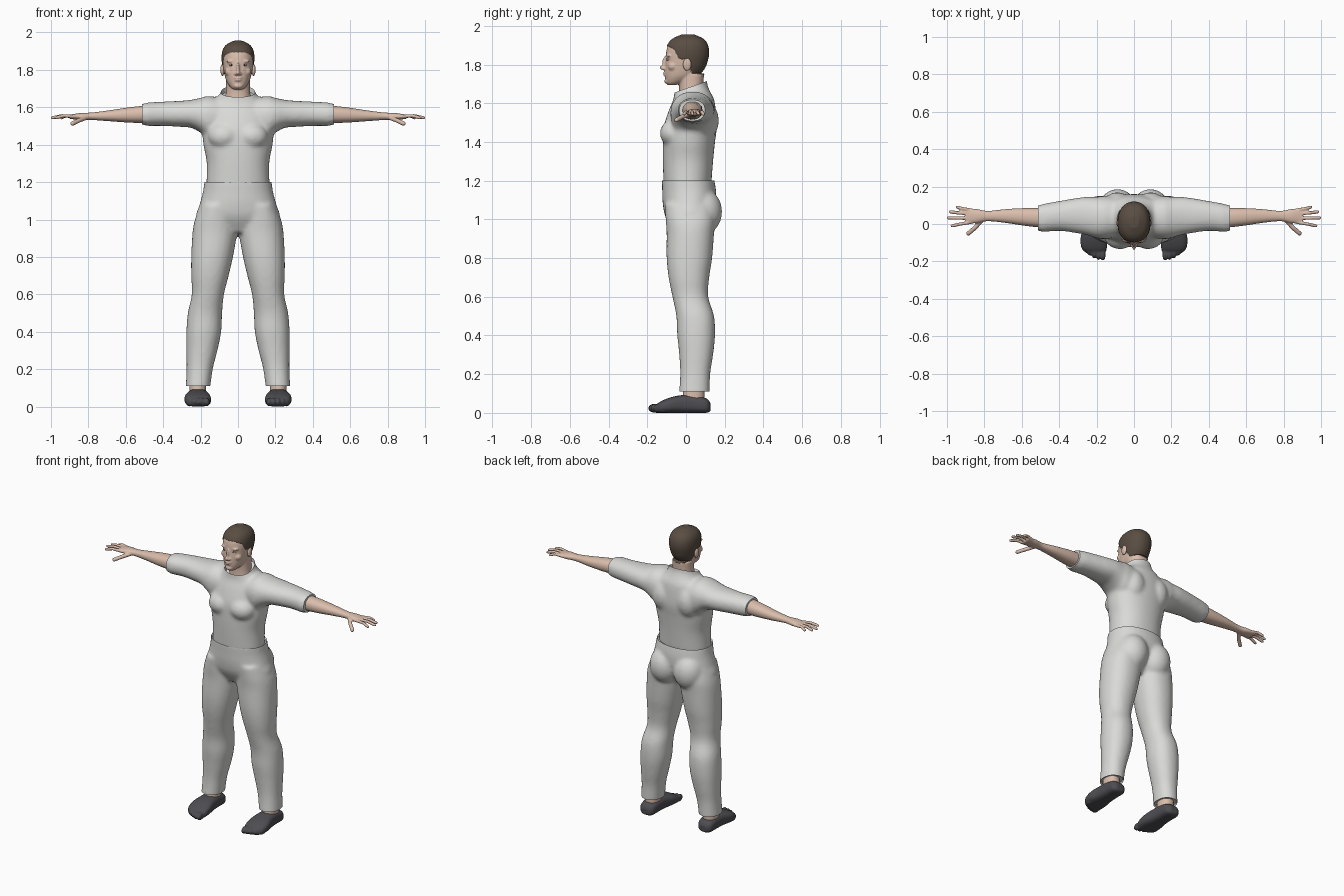
import bpy
import bmesh
import math
from mathutils import Matrix, Vector

default = bpy.data.objects.get("Cube")
if default:
    bpy.data.objects.remove(default, do_unlink=True)


def material(name, colour):
    mat = bpy.data.materials.new(name)
    mat.use_nodes = True
    mat.diffuse_color = (*colour, 1)
    mat.node_tree.nodes["Principled BSDF"].inputs["Base Color"].default_value = (*colour, 1)
    return mat


cloth = material("pale grey cloth", (0.70, 0.70, 0.68))
skin = material("skin", (0.70, 0.51, 0.41))
brown = material("dark brown hair", (0.10, 0.075, 0.055))
charcoal = material("charcoal shoe", (0.075, 0.075, 0.085))
white = material("eye white", (0.72, 0.70, 0.68))


def loft(bm, axis, rings, power=2.2, sides=40, steps=5):
    """Skin rings of (position, low a, high a, low b, high b), given in hundredths."""
    rows = [Vector(r) / 100 for r in rings]
    padded = [rows[0]] + rows + [rows[-1]]
    smooth = []
    for p, q, r, s in zip(padded, padded[1:], padded[2:], padded[3:]):
        for i in range(steps):
            t = i / steps
            smooth.append(q + (r - p) * t / 2 + (p * 2 - q * 5 + r * 4 - s) * t * t / 2
                          + (q * 3 - p - r * 3 + s) * t ** 3 / 2)
    smooth.append(rows[-1])
    loops = []
    for t, a0, a1, b0, b1 in smooth:
        loop = []
        for k in range(sides):
            c, s = math.cos(math.tau * k / sides), math.sin(math.tau * k / sides)
            a = (a0 + a1) / 2 + (a1 - a0) / 2 * math.copysign(abs(c) ** (2 / power), c)
            b = (b0 + b1) / 2 + (b1 - b0) / 2 * math.copysign(abs(s) ** (2 / power), s)
            loop.append(bm.verts.new({"X": (t, a, b), "Y": (a, t, b), "Z": (a, b, t)}[axis]))
        loops.append(loop)
    for low, high in zip(loops, loops[1:]):
        for k in range(sides):
            j = (k + 1) % sides
            bm.faces.new((low[k], low[j], high[j], high[k]))
    bm.faces.new(loops[0])
    bm.faces.new(loops[-1])


def ball(bm, centre, radii):
    place = Matrix.Translation(centre) @ Matrix.Diagonal((*radii, 1))
    bmesh.ops.create_uvsphere(bm, u_segments=24, v_segments=16, radius=1, matrix=place)


def finger(bm, points, radius):
    """Join points with round-ended rods."""
    for point in points:
        ball(bm, point, (radius, radius, radius))
    for p, q in zip(map(Vector, points), map(Vector, points[1:])):
        turn = (q - p).to_track_quat("Z", "Y").to_matrix().to_4x4()
        bmesh.ops.create_cone(bm, cap_ends=True, segments=20, radius1=radius, radius2=radius,
                              depth=(q - p).length, matrix=Matrix.Translation((p + q) / 2) @ turn)


def mirror(bm):
    """Copy everything built so far to the other side."""
    copy = bmesh.ops.duplicate(bm, geom=bm.verts[:] + bm.edges[:] + bm.faces[:])["geom"]
    for v in copy:
        if isinstance(v, bmesh.types.BMVert):
            v.co.x = -v.co.x


def finish(name, bm, mat, voxel=None, rounds=4):
    """Make an object; with a voxel size its pieces are fused into one skin."""
    bmesh.ops.recalc_face_normals(bm, faces=bm.faces[:])
    mesh = bpy.data.meshes.new(name)
    bm.to_mesh(mesh)
    bm.free()
    obj = bpy.data.objects.new(name, mesh)
    bpy.context.scene.collection.objects.link(obj)
    if voxel:
        fuse = obj.modifiers.new("fuse", "REMESH")
        fuse.mode, fuse.voxel_size = "VOXEL", voxel
        soften = obj.modifiers.new("soften", "SMOOTH")
        soften.factor, soften.iterations = 0.5, rounds
        graph = bpy.context.evaluated_depsgraph_get()
        obj.data = bpy.data.meshes.new_from_object(obj.evaluated_get(graph))
        obj.modifiers.clear()
    obj.data.materials.clear()
    obj.data.materials.append(mat)
    obj.data.shade_smooth()
    return obj


def open_ends(obj, cuts, depth=0.025):
    """Trim garment ends with planes and recess each opening."""
    bm = bmesh.new()
    bm.from_mesh(obj.data)
    for point, normal in cuts:
        cut = bmesh.ops.bisect_plane(bm, geom=bm.verts[:] + bm.edges[:] + bm.faces[:],
                                     plane_co=point, plane_no=normal, clear_outer=True)
        rim = [e for e in cut["geom_cut"] if isinstance(e, bmesh.types.BMEdge)]
        caps = bmesh.ops.holes_fill(bm, edges=rim, sides=0)["faces"]
        bmesh.ops.recalc_face_normals(bm, faces=bm.faces[:])
        bmesh.ops.inset_individual(bm, faces=caps, thickness=0.006, depth=-depth)
    bm.to_mesh(obj.data)
    bm.free()
    obj.data.shade_smooth()
    obj.data.set_sharp_from_angle(angle=math.radians(50))


# Shirt: sleeves, chest and shoulder blades fused with the torso
bm = bmesh.new()
loft(bm, "X", [(2, -6, 14, 147, 163), (15, -8, 15, 143, 166), (20, -7.5, 14.5, 146.5, 165),
               (25, -6, 14.5, 149, 164), (30, -5, 14, 149.5, 163.5),
               (40, -3.7, 12.3, 150, 163), (50, -4.5, 10.5, 150, 162.5)])
ball(bm, (0.075, -0.065, 1.445), (0.085, 0.07, 0.07))
ball(bm, (0.09, 0.10, 1.51), (0.075, 0.07, 0.10))
mirror(bm)
loft(bm, "Z", [(117, -17, 17, -11.5, 13), (130, -16.7, 16.7, -12, 14), (140, -18.5, 18.5, -12, 15),
               (148, -19, 19, -11.5, 16), (156, -18, 18, -9, 15.5), (162, -15, 15, -6.5, 14.5),
               (166, -10.5, 10.5, -6, 12.5), (170, -8.7, 8.7, -5.7, 11), (176, -8.7, 8.7, -5.7, 11)])
shirt = finish("shirt", bm, cloth, 0.011, 8)
open_ends(shirt, [((0, -0.06, 1.655), (0, -0.06, 0.17)),
                  ((0.487, 0, 0), (1, 0, 0)), ((-0.487, 0, 0), (-1, 0, 0))])

# Trousers: legs and seat fused with the hips
bm = bmesh.new()
loft(bm, "Z", [(108, 2, 20, -11, 14), (100, 1, 23, -10.5, 15), (93, 0.5, 24.3, -10, 14.5),
               (80, 2.7, 25, -10, 13.5), (70, 5, 25, -9, 12), (60, 7.5, 24.7, -7, 11.5),
               (50, 8.5, 26.8, -5, 14.5), (40, 9, 27.6, -4.5, 15), (30, 11, 27.6, -3.5, 14),
               (20, 13.5, 27.5, -3, 12.5), (9, 15, 28, -3.7, 12.2)])
ball(bm, (0.088, 0.085, 1.04), (0.10, 0.102, 0.12))
mirror(bm)
loft(bm, "Z", [(122, -17.8, 17.8, -12.5, 14.3), (115, -18.7, 18.7, -12.3, 15.5),
               (108, -20.5, 20.5, -12, 15.5), (101, -22, 22, -10.5, 13.5), (93, -13, 13, -6, 8)])
trousers = finish("trousers", bm, cloth, 0.011, 6)
open_ends(trousers, [((0, 0, 0.11), (0, 0, -1)), ((0, 0, 1.2), (0, 0, 1))], 0.01)

# Arms with hands
bm = bmesh.new()
loft(bm, "X", [(38, -2, 9, 151, 161.5), (48, -2, 8.5, 151.5, 161), (58, -1, 8.5, 151.8, 160),
               (68, 0.5, 8, 152.5, 158.5), (78, 1.5, 7, 153.2, 157.2), (84, 0.5, 8, 153.2, 157),
               (90, 0, 8.5, 153.8, 156)])
for base, tip, reach in [(0.075, 0.09, 0.945), (0.054, 0.065, 0.982),
                         (0.031, 0.033, 0.992), (0.009, -0.01, 0.972)]:
    finger(bm, [(0.87, base, 1.55), ((0.89 + reach) / 2, (base + tip) / 2, 1.555),
                (reach, tip, 1.544)], 0.0092)
finger(bm, [(0.81, 0.025, 1.545), (0.85, -0.02, 1.53), (0.885, -0.05, 1.513)], 0.012)
mirror(bm)
finish("arms", bm, skin, 0.005, 3)

# Shoes with toe bumps, and ankles
bm = bmesh.new()
loft(bm, "Y", [(12.7, 19, 24, 1, 5), (10.5, 16.5, 26.5, 0, 7.5), (4, 16, 27, 0, 9.2),
               (-2, 15.5, 27.5, 0, 9.2), (-8, 14.5, 28.6, 0, 8), (-13, 14.5, 28, 0, 6),
               (-15.5, 15.5, 25.5, 0, 4)], power=2.8)
for k in range(5):
    ball(bm, (0.166 + 0.024 * k, -0.162 + 0.003 * k * k, 0.024), (0.0145, 0.034, 0.024))
mirror(bm)
finish("shoes", bm, charcoal, 0.006, 3)
bm = bmesh.new()
loft(bm, "Z", [(5, 17, 26, -2, 9.5), (11, 17, 26, -1.5, 9.5), (18, 17, 26, -1, 9.5)])
mirror(bm)
finish("ankles", bm, skin)

# Head and neck with brows, nose, lips and chin
bm = bmesh.new()
ball(bm, (0.036, -0.086, 1.846), (0.026, 0.015, 0.009))
ball(bm, (0.045, -0.068, 1.79), (0.026, 0.025, 0.024))
ball(bm, (0.011, -0.112, 1.779), (0.010, 0.012, 0.008))
mirror(bm)
loft(bm, "Z", [(160, -8, 8, -4, 10), (167, -6.6, 6.6, -3.5, 9), (175, -6.3, 6.3, -4, 9.3)])
loft(bm, "Z", [(169.5, -2.5, 2.5, -9.5, -5), (171, -4.3, 4.3, -10.4, 0), (174, -6.2, 6.2, -10.8, 5.5),
               (178, -7.3, 7.3, -10.9, 9.3), (182, -8, 8, -10.5, 10.9), (186, -8.4, 8.4, -10.3, 11.6),
               (190, -8, 8, -9.3, 11), (193, -6.2, 6.2, -6.8, 8.8), (195.2, -2.4, 2.4, -2, 4)])
ball(bm, (0, -0.117, 1.784), (0.012, 0.021, 0.012))
ball(bm, (0, -0.106, 1.808), (0.009, 0.017, 0.034))
ball(bm, (0, -0.105, 1.757), (0.024, 0.014, 0.006))
ball(bm, (0, -0.104, 1.745), (0.020, 0.014, 0.006))
ball(bm, (0, -0.098, 1.714), (0.024, 0.014, 0.014))
head = finish("head", bm, skin, 0.005, 3)

# Hair: the scalp lifted off the head above a hairline
hairline = [(-0.2, 1.90), (-0.09, 1.893), (-0.06, 1.875), (-0.035, 1.83),
            (0.0, 1.825), (0.03, 1.755), (0.2, 1.725)]


def above_hairline(p):
    for (y0, z0), (y1, z1) in zip(hairline, hairline[1:]):
        if y0 <= p.y < y1:
            return p.z > z0 + (z1 - z0) * (p.y - y0) / (y1 - y0)
    return False


bm = bmesh.new()
bm.from_mesh(head.data)
bare = [f for f in bm.faces if not above_hairline(f.calc_center_median())]
bmesh.ops.delete(bm, geom=bare, context="FACES")
bm.normal_update()
for v in bm.verts:
    v.co += v.normal * (0.001 if v.is_boundary else 0.004)
finish("hair", bm, brown)

# Ears and eyes
for name, mat, centre, radii in [
        ("ears", skin, (0.083, 0.006, 1.80), (0.011, 0.021, 0.032)),
        ("eyes", white, (0.034, -0.089, 1.826), (0.014, 0.012, 0.006)),
        ("irises", brown, (0.034, -0.0965, 1.826), (0.005, 0.005, 0.005))]:
    bm = bmesh.new()
    ball(bm, centre, radii)
    mirror(bm)
    finish(name, bm, mat)
